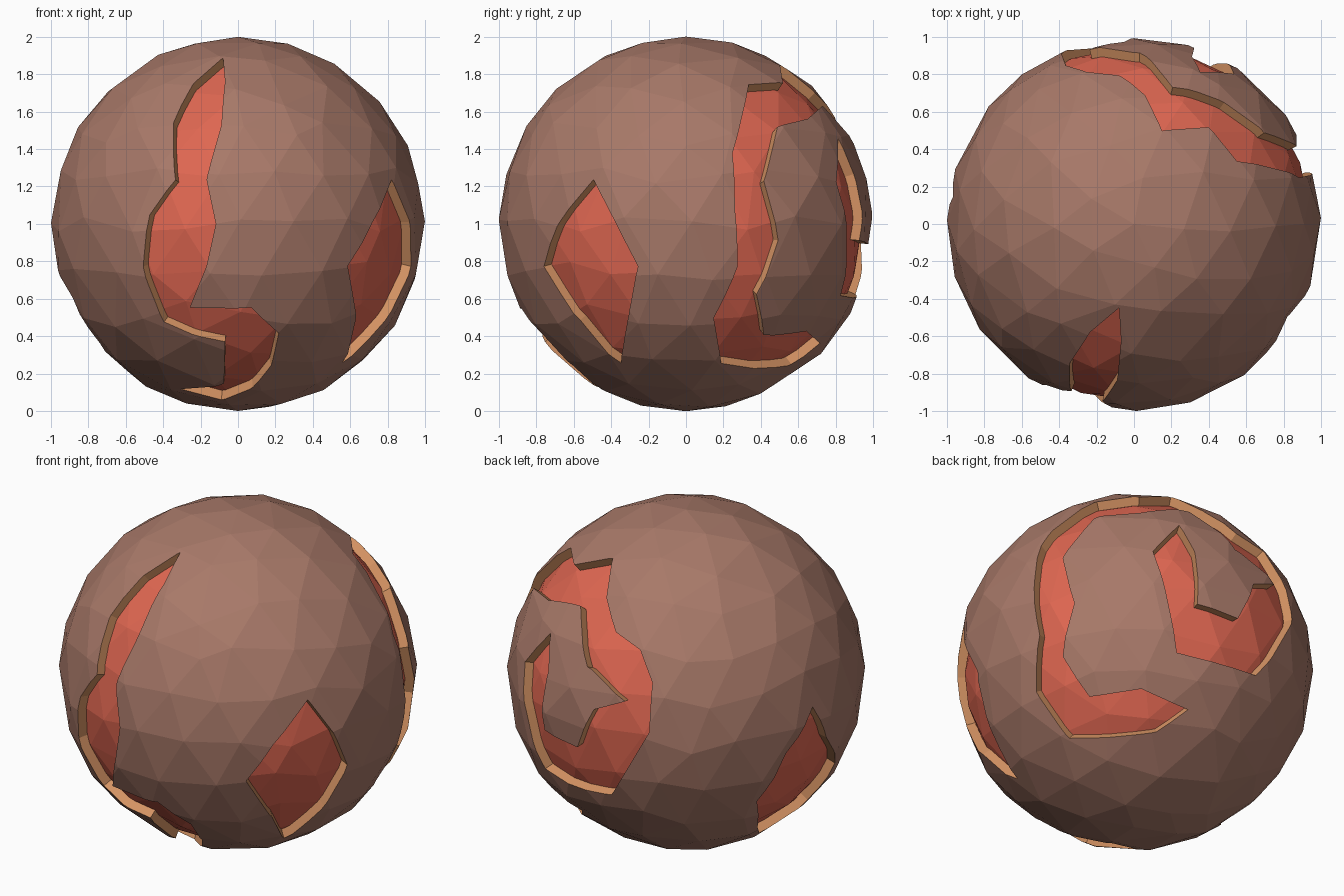
import bpy, bmesh, math, random
from mathutils import Vector

if "Cube" in bpy.data.objects:
    bpy.data.objects.remove(bpy.data.objects["Cube"])

random.seed(4)
CENTER = Vector((0, 0, 1))


def material(name, col):
    m = bpy.data.materials.new(name)
    m.diffuse_color = (*col, 1)
    m.use_nodes = True
    m.node_tree.nodes["Principled BSDF"].inputs["Base Color"].default_value = m.diffuse_color
    return m


CRUST = material("brown crust", (0.39, 0.19, 0.14))
RIM = material("tan rim", (0.66, 0.29, 0.125))
LAVA = material("red core", (0.74, 0.135, 0.083))


# Points on the unit sphere, read from one view or given directly
def side(a, b):
    return math.sqrt(max(0, 1 - a * a - b * b))


def F(x, z):
    return (x, -side(x, z - 1), z - 1)


def R(y, z):
    return (side(y, z - 1), y, z - 1)


def T(x, y):
    return (x, y, side(x, y))


def link(name, bm, mats):
    me = bpy.data.meshes.new(name)
    bm.to_mesh(me)
    bm.free()
    for m in mats:
        me.materials.append(m)
    ob = bpy.data.objects.new(name, me)
    ob.location = CENTER
    bpy.context.collection.objects.link(ob)
    return ob


# Irregular low-poly ball, shared by crust and core
def ball(name, radius, mats):
    random.seed(4)
    bm = bmesh.new()
    bmesh.ops.create_icosphere(bm, subdivisions=3, radius=1)
    for v in bm.verts:
        if abs(v.co.z) < 0.99:
            v.co += Vector([random.uniform(-0.045, 0.045) for _ in range(3)])
        v.co = v.co.normalized() * radius
    return link(name, bm, mats)


# Radial cutter: a strip of point pairs between two tips, extruded inward
def cutter(name, strip):
    bm = bmesh.new()
    known = {}

    def vert(p):
        key = tuple(round(c, 3) for c in p)
        if key not in known:
            known[key] = bm.verts.new(Vector(p).normalized() * 1.25)
        return known[key]

    for (a, b), (c, d) in zip(strip, strip[1:]):
        loop = list(dict.fromkeys([vert(a), vert(b), vert(d), vert(c)]))
        if len(loop) > 2:
            bm.faces.new(loop)
    bmesh.ops.triangulate(bm, faces=bm.faces[:])
    ext = bmesh.ops.extrude_face_region(bm, geom=bm.faces[:], use_keep_orig=True)
    for v in ext["geom"]:
        if isinstance(v, bmesh.types.BMVert):
            v.co *= 0.84 / 1.25
    bmesh.ops.recalc_face_normals(bm, faces=bm.faces[:])
    for f in bm.faces:
        f.material_index = 1
    ob = link(name, bm, [CRUST, RIM])
    ob.hide_render = True
    return ob


def tip(p):
    return (p, p)


# Long front crack with a hooked foot
knee, heel = F(-0.07, 0.36), F(-0.075, 0.14)
front = [tip(F(-0.08, 1.89)),
         (F(-0.24, 1.77), F(-0.07, 1.77)),
         (F(-0.35, 1.55), F(-0.09, 1.53)),
         (F(-0.34, 1.24), F(-0.17, 1.24)),
         (F(-0.48, 1.05), F(-0.12, 1.0)),
         (F(-0.51, 0.77), F(-0.17, 0.77)),
         (F(-0.40, 0.47), F(-0.26, 0.55)),
         (knee, F(0.07, 0.55)),
         (knee, F(0.22, 0.41)),
         (heel, F(0.18, 0.23)),
         (heel, F(0.08, 0.12)),
         (heel, F(-0.09, 0.05)),
         tip(F(-0.31, 0.11))]

# Leaf-shaped crack on the right
right = [tip(R(-0.50, 1.24)),
         (R(-0.69, 1.0), R(-0.38, 1.01)),
         (R(-0.77, 0.77), R(-0.26, 0.77)),
         (R(-0.57, 0.48), R(-0.31, 0.50)),
         tip(R(-0.35, 0.25))]

# Spiral crack round the back right
ankle, bend = R(0.42, 0.40), T(0.21, 0.74)
low, hook = (0.06, 0.99, -0.11), (0.32, 0.94, -0.09)
turn = (0.386, 0.837, -0.388)
spiral = [tip(R(0.73, 0.35)),
          (R(0.57, 0.24), R(0.65, 0.42)),
          (R(0.19, 0.25), ankle),
          (R(0.15, 0.49), ankle),
          (R(0.28, 0.77), R(0.38, 0.62)),
          (R(0.265, 1.08), R(0.50, 0.91)),
          (R(0.25, 1.38), R(0.42, 1.23)),
          (T(0.56, 0.34), R(0.49, 1.52)),
          (T(0.40, 0.52), T(0.49, 0.66)),
          (T(0.15, 0.50), bend),
          (T(0.06, 0.70), bend),
          (T(-0.08, 0.81), (0.03, 0.925, 0.375)),
          ((-0.26, 0.82, 0.52), (0.0, 0.927, 0.37)),
          ((-0.37, 0.86, 0.36), (-0.24, 0.94, 0.24)),
          ((-0.39, 0.917, 0.08), (-0.055, 0.985, 0.157)),
          ((-0.13, 0.915, -0.38), low),
          (turn, low),
          (turn, hook),
          ((0.495, 0.868, -0.04), hook),
          ((0.54, 0.81, 0.227), (0.315, 0.91, 0.27)),
          tip((0.355, 0.816, 0.457))]

# Leaf-shaped crack on the left
left = [tip((-0.98, 0.15, 0.10)),
        ((-0.98, 0.03, -0.13), (-0.93, 0.34, -0.13)),
        ((-0.89, -0.19, -0.40), (-0.79, 0.43, -0.43)),
        ((-0.75, -0.13, -0.65), (-0.68, 0.27, -0.68)),
        tip((-0.56, 0.08, -0.82))]

core = ball("core", 0.947, [LAVA])
crust = ball("crust", 1.0, [CRUST, RIM])

# Cut the cracks through the crust and bake the result
cutters = [cutter(n, s) for n, s in (("front_crack", front), ("right_crack", right),
                                     ("spiral_crack", spiral), ("left_crack", left))]
for c in cutters:
    mod = crust.modifiers.new(c.name, 'BOOLEAN')
    mod.operation = 'DIFFERENCE'
    mod.solver = 'EXACT'
    mod.use_self = True
    mod.object = c
bpy.context.view_layer.update()
graph = bpy.context.evaluated_depsgraph_get()
baked = bpy.data.meshes.new_from_object(crust.evaluated_get(graph))
crust.modifiers.clear()
crust.data = baked
for c in cutters:
    bpy.data.objects.remove(c)
